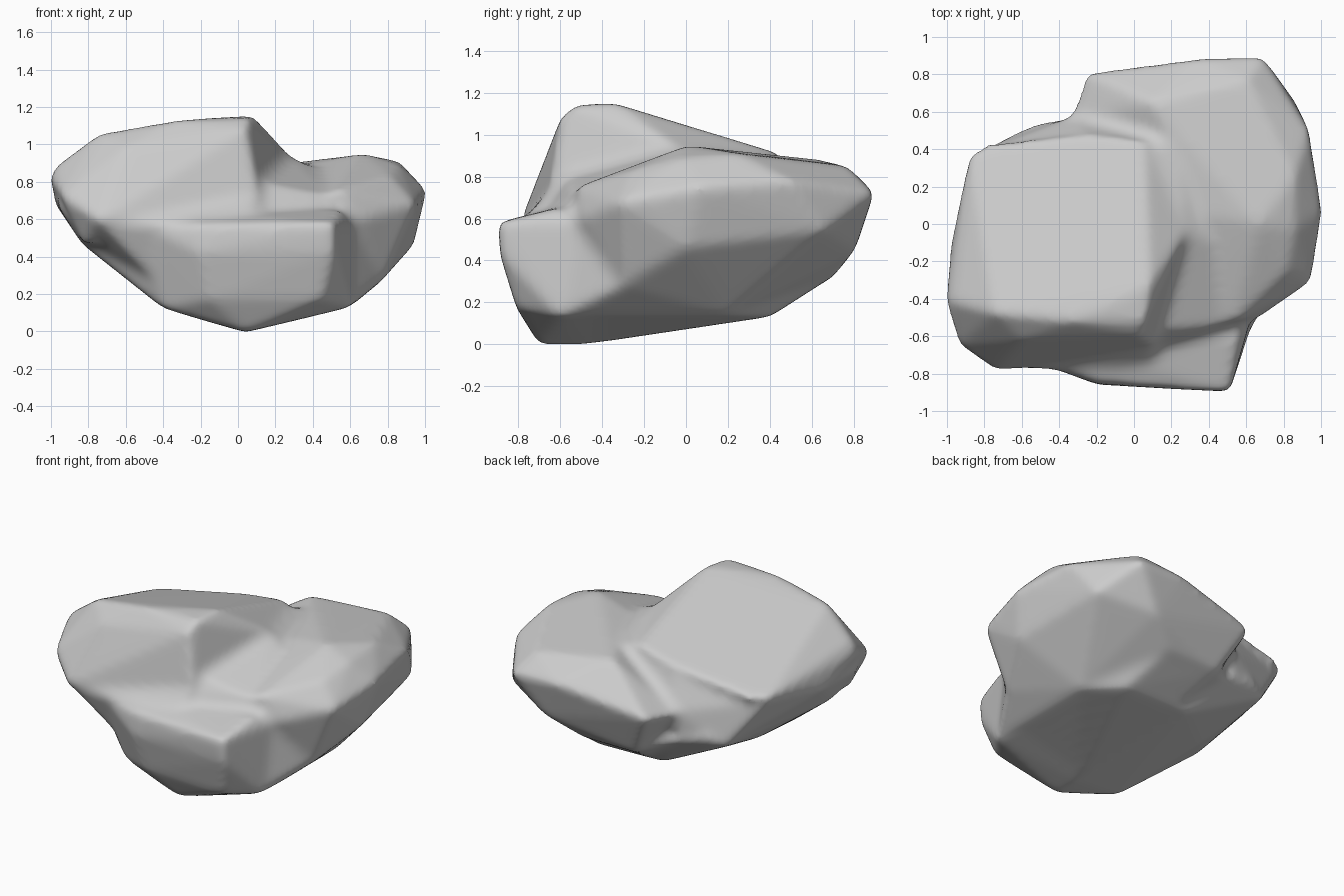
import bpy, bmesh


def hull(name, pts):
    """Convex chunk of stone spanned by its corner points."""
    bm = bmesh.new()
    for p in pts:
        bm.verts.new(p)
    bmesh.ops.convex_hull(bm, input=bm.verts[:])
    loose = [v for v in bm.verts if not v.link_faces]
    if loose:
        bmesh.ops.delete(bm, geom=loose, context='VERTS')
    bmesh.ops.recalc_face_normals(bm, faces=bm.faces[:])
    me = bpy.data.meshes.new(name)
    bm.to_mesh(me)
    bm.free()
    ob = bpy.data.objects.new(name, me)
    bpy.context.collection.objects.link(ob)
    return ob


# upper left slab with the tilted flat top
slab = hull("upper_slab", [
    (0.08, -0.34, 1.155), (0.06, -0.53, 1.14), (-0.34, -0.52, 1.13),
    (-0.74, -0.48, 1.06), (-0.97, -0.42, 0.89), (-1.01, -0.41, 0.82),
    (-0.94, -0.65, 0.72), (-0.74, -0.79, 0.59), (-0.98, -0.1, 0.68),
    (-0.88, 0.38, 0.77), (-0.77, 0.45, 0.76), (-0.25, 0.49, 0.86),
    (0.05, 0.46, 0.91), (0.29, -0.03, 0.93), (0.12, -0.66, 0.68),
    (-0.82, -0.6, 0.46), (0.04, -0.6, 1.08), (-0.6, -0.62, 0.98)])

# right rear boulder
rear = hull("rear_boulder", [
    (-0.34, 0.57, 0.6), (-0.26, 0.81, 0.62), (0.35, 0.89, 0.73),
    (0.69, 0.9, 0.72), (0.6, 0.77, 0.85), (0.1, 0.65, 0.88),
    (0.67, 0.0, 0.95), (0.36, 0.05, 0.89), (0.86, 0.25, 0.91),
    (0.94, 0.5, 0.78), (1.01, 0.07, 0.75), (0.95, -0.31, 0.68),
    (0.86, -0.03, 0.89), (0.82, -0.25, 0.83)] + [
    (0.66, -0.51, 0.6), (0.53, -0.53, 0.75), (0.3, -0.4, 0.74),
    (0.94, 0.0, 0.46), (0.78, -0.3, 0.28), (0.5, 0.81, 0.45),
    (-0.1, 0.69, 0.31), (0.61, 0.2, 0.14), (0.1, -0.3, 0.1),
    (0.86, 0.66, 0.54), (0.3, 0.69, 0.31)])

# lower front foot, running back underneath
foot = hull("front_foot", [
    (-0.2, -0.85, 0.57), (0.51, -0.9, 0.58), (0.51, -0.89, 0.43),
    (-0.2, -0.86, 0.42), (0.55, -0.62, 0.65), (-0.4, -0.6, 0.66),
    (-0.5, -0.75, 0.56), (0.63, -0.48, 0.58), (0.61, -0.6, 0.13),
    (0.45, -0.81, 0.17), (-0.4, -0.65, 0.12), (-0.15, -0.8, 0.17),
    (0.04, -0.7, -0.005), (0.04, -0.5, -0.005), (0.4, 0.4, 0.13),
    (-0.1, 0.41, 0.14), (-0.83, -0.4, 0.46), (-0.65, 0.48, 0.42),
    (-0.53, 0.54, 0.47), (-0.3, 0.58, 0.4), (-0.55, 0.0, 0.27)])

# ramps that fill the clefts between the chunks
ramp_top = hull("top_ramp", [
    (0.27, -0.04, 0.94), (0.42, -0.1, 0.87), (0.1, -0.57, 0.8),
    (0.13, -0.65, 0.68), (0.5, -0.54, 0.72), (0.04, 0.45, 0.9),
    (0.25, 0.42, 0.88), (0.0, 0.0, 0.3), (0.3, -0.4, 0.4)])
ramp_left = hull("left_ramp", [
    (-0.88, 0.36, 0.74), (-0.25, 0.48, 0.84), (0.02, 0.45, 0.88),
    (-0.65, 0.48, 0.43), (-0.34, 0.56, 0.42), (-0.97, -0.1, 0.67),
    (-0.83, -0.4, 0.46), (-0.3, 0.58, 0.6), (0.0, 0.0, 0.5),
    (-0.97, -0.5, 0.68), (-0.8, -0.65, 0.48)])
ramp_under = hull("under_ramp", [
    (0.61, -0.59, 0.14), (0.61, 0.2, 0.14), (0.4, 0.4, 0.13),
    (0.78, -0.3, 0.28), (0.63, -0.5, 0.57), (0.0, 0.4, 0.14),
    (-0.1, 0.68, 0.31), (0.3, 0.68, 0.31), (-0.32, 0.57, 0.4),
    (0.04, -0.5, 0.0), (0.0, 0.0, 0.4)])
ramp_front = hull("front_ramp", [
    (-0.93, -0.63, 0.66), (-0.74, -0.77, 0.58), (-0.48, -0.75, 0.5),
    (-0.42, -0.66, 0.25), (-0.82, -0.4, 0.46), (-0.2, -0.8, 0.57),
    (0.1, -0.71, 0.66), (0.1, -0.63, 0.76), (0.0, 0.0, 0.5)])

# fuse the chunks into one softly worn rock
bpy.ops.object.select_all(action='DESELECT')
for ob in (slab, rear, foot, ramp_top, ramp_left, ramp_under, ramp_front):
    ob.select_set(True)
bpy.context.view_layer.objects.active = slab
bpy.ops.object.join()
rock = bpy.context.object
rock.name = "rock"


def modify(kind, **settings):
    mod = rock.modifiers.new(kind.lower(), kind)
    for key, value in settings.items():
        setattr(mod, key, value)
    bpy.ops.object.modifier_apply(modifier=mod.name)


# swell and shrink again, so narrow crevices close up
swell = 0.04
modify('REMESH', mode='VOXEL', voxel_size=0.02)
modify('SMOOTH', factor=0.5, iterations=4)
modify('DISPLACE', strength=swell, mid_level=0)
modify('REMESH', mode='VOXEL', voxel_size=0.02)
modify('SMOOTH', factor=0.5, iterations=4)
modify('DISPLACE', strength=-swell, mid_level=0)
modify('REMESH', mode='VOXEL', voxel_size=0.02)
modify('SMOOTH', factor=0.5, iterations=4)
bpy.ops.object.shade_smooth()

# rest on the ground
low = min(v.co.z for v in rock.data.vertices)
for v in rock.data.vertices:
    v.co.z -= low
